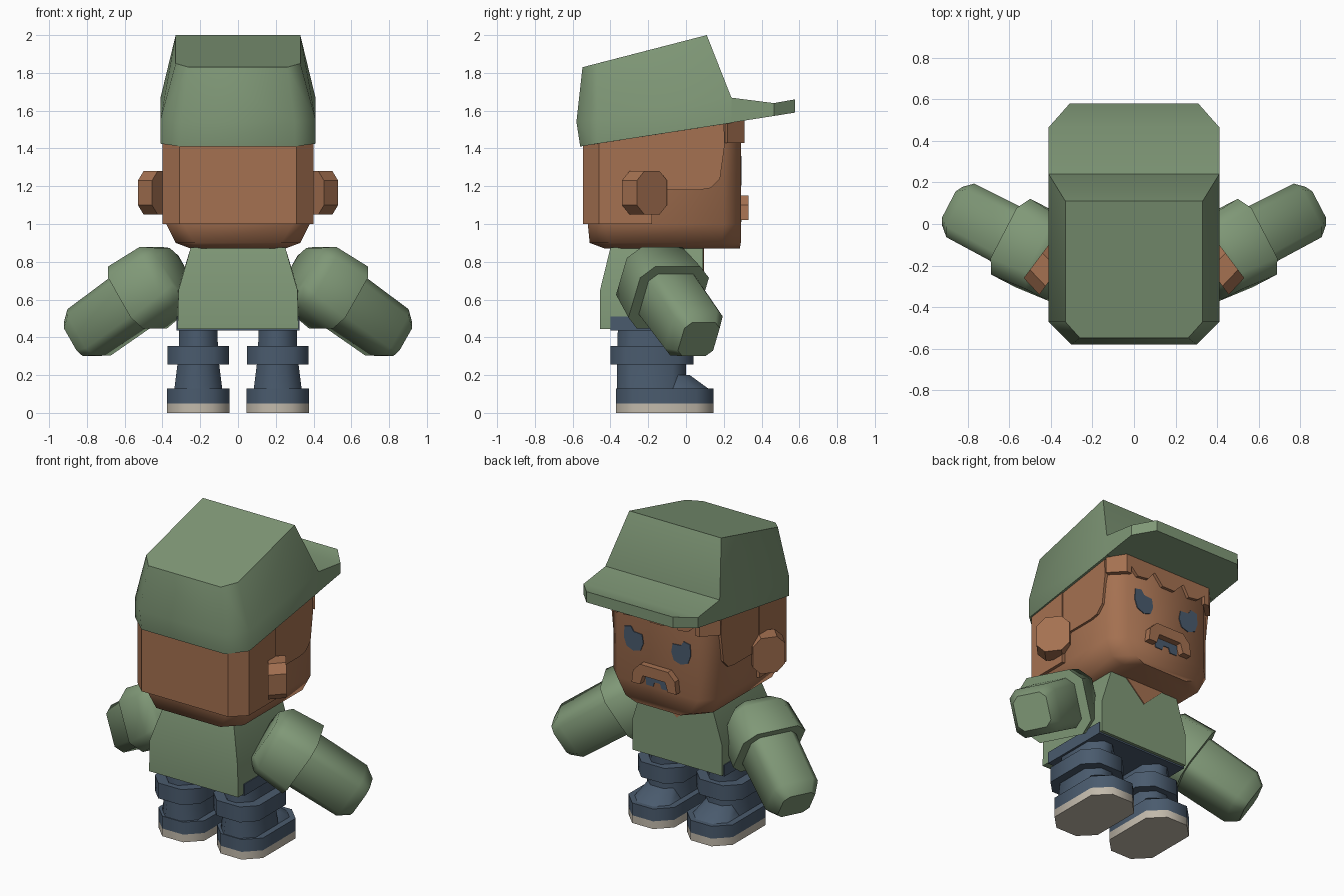
import bpy, bmesh, math
from mathutils import Vector

if "Cube" in bpy.data.objects:
    bpy.data.objects.remove(bpy.data.objects["Cube"])


def material(name, rgb):
    m = bpy.data.materials.new(name)
    m.diffuse_color = (*rgb, 1)
    m.use_nodes = True
    m.node_tree.nodes["Principled BSDF"].inputs["Base Color"].default_value = m.diffuse_color
    return m


GREEN = material("sage_green", (0.215, 0.315, 0.185))
SKIN = material("warm_brown", (0.375, 0.165, 0.082))
NAVY = material("slate_navy", (0.068, 0.104, 0.155))
SOLE = material("pale_sole", (0.54, 0.49, 0.41))


def finish(bm, name, mat, angle=50):
    bmesh.ops.recalc_face_normals(bm, faces=bm.faces)
    me = bpy.data.meshes.new(name)
    bm.to_mesh(me)
    bm.free()
    me.materials.append(mat)
    ob = bpy.data.objects.new(name, me)
    bpy.context.collection.objects.link(ob)
    bpy.ops.object.select_all(action='DESELECT')
    ob.select_set(True)
    bpy.context.view_layer.objects.active = ob
    bpy.ops.object.shade_smooth_by_angle(angle=math.radians(angle))
    return ob


def loft(name, rings, mat, angle=50):
    """Skin equal-length rings and cap both ends."""
    bm = bmesh.new()
    vs = [[bm.verts.new(p) for p in r] for r in rings]
    n = len(rings[0])
    for a, b in zip(vs, vs[1:]):
        for i in range(n):
            j = (i + 1) % n
            bm.faces.new((a[i], a[j], b[j], b[i]))
    bm.faces.new(vs[0])
    bm.faces.new(vs[-1])
    return finish(bm, name, mat, angle)


def hull(name, half, mat):
    """Convex solid from points mirrored in x."""
    bm = bmesh.new()
    for x, y, z in half:
        for s in (1, -1):
            bm.verts.new((s * x, y, z))
    bmesh.ops.convex_hull(bm, input=bm.verts)
    bmesh.ops.dissolve_limit(bm, angle_limit=0.02, verts=bm.verts, edges=bm.edges)
    return finish(bm, name, mat)


def prism(name, pts, axis, a, b, mat):
    """Extrude a flat outline along the x, y or z axis."""
    put = {'x': lambda p, t: (t, *p),
           'y': lambda p, t: (p[0], t, p[1]),
           'z': lambda p, t: (*p, t)}[axis]
    return loft(name, [[put(p, t) for p in pts] for t in (a, b)], mat, 30)


def oct2(hx, hy, c):
    """Outline of a rectangle with cut corners."""
    return [(hx, hy - c), (hx - c, hy), (c - hx, hy), (-hx, hy - c),
            (-hx, c - hy), (c - hx, -hy), (hx - c, -hy), (hx, c - hy)]


def slab(x0, x1, y0, y1, z, c):
    cx, cy = (x0 + x1) / 2, (y0 + y1) / 2
    return [(cx + u, cy + v, z) for u, v in oct2((x1 - x0) / 2, (y1 - y0) / 2, c)]


# Head and hair
loft("head", [slab(-.25, .25, -.43, .285, .87, .09),
              slab(-.33, .33, -.51, .29, .90, .10),
              slab(-.38, .38, -.52, .29, 1.0, .09),
              slab(-.38, .38, -.52, .29, 1.57, .09)], SKIN)
prism("back_hair", [(-.40, -.18), (-.40, -.46), (-.31, -.545),
                    (.31, -.545), (.40, -.46), (.40, -.18)], 'z', 1.0, 1.5, SKIN)
prism("fringe", [(-.29, 1.58), (-.29, 1.49), (-.23, 1.44), (-.16, 1.43), (-.12, 1.50),
                 (-.05, 1.43), (.04, 1.43), (.10, 1.50), (.15, 1.44), (.23, 1.43),
                 (.29, 1.49), (.29, 1.58)], 'y', .27, .31, SKIN)

# Face
for s in (1, -1):
    prism("eye", [(s * x, z) for x, z in
                  [(.10, 1.27), (.12, 1.22), (.17, 1.205), (.22, 1.225), (.24, 1.28),
                   (.235, 1.35), (.19, 1.36), (.17, 1.33), (.11, 1.325)]],
          'y', .286, .295, NAVY)
loft("moustache", [[(x, y, z) for x, z in
                    [(-.16, 1.02), (-.15, 1.10), (-.10, 1.15), (.10, 1.15), (.15, 1.10),
                     (.16, 1.02), (.10, 1.02), (.08, 1.08), (-.08, 1.08), (-.10, 1.02)]]
                   for y in (.28, .33)], SKIN, 30)
prism("mouth", [(-.08, 1.01), (-.085, 1.075), (.085, 1.075), (.08, 1.01),
                (.03, 1.01), (.02, 1.04), (-.02, 1.04), (-.03, 1.01)], 'y', .286, .295, NAVY)

# Cap: crown with headband, then brim
hull("cap_crown", [(.30, -.56, 1.41), (.41, -.47, 1.425), (.41, .24, 1.535),
                   (.30, -.58, 1.54), (.41, -.47, 1.555), (.41, .24, 1.67),
                   (.26, -.548, 1.83), (.33, -.47, 1.85), (.33, .11, 2.0)], GREEN)
loft("cap_brim", [[(x, y, lo), (x, y, hi), (-x, y, hi), (-x, y, lo)]
                  for x, y, lo, hi in [(.41, .23, 1.535, 1.67), (.41, .465, 1.572, 1.64),
                                       (.31, .578, 1.59, 1.66)]], GREEN, 30)

# Torso, neckline and hips
hull("torso", [(.32, -.455, .445), (.32, .09, .445), (.315, -.455, .65), (.32, .09, .65),
               (.25, -.40, .875), (.25, .09, .875)], GREEN)
prism("neckline", [(-.14, .872), (.14, .872), (0, .74)], 'y', .085, .096, SKIN)
prism("hips", [(-.325, -.40), (.325, -.40), (.325, .07), (-.325, .07)], 'z', .435, .51, NAVY)

# Arm axis and cross-section directions
D = Vector((.75, .39, -.54)).normalized()
U = Vector((-D.y, D.x, 0)).normalized()
V = D.cross(U)
TIP = Vector((.825, .06, .40))


def arm_ring(s, t, hu, hv, c):
    out = []
    for u, v in oct2(hu, hv, c):
        p = TIP + D * t + U * u + V * v
        out.append((s * p.x, p.y, p.z))
    return out


for s, side in ((1, "right"), (-1, "left")):
    # Sleeve and forearm
    loft(side + "_sleeve", [arm_ring(s, -.66, .13, .14, .05), arm_ring(s, -.60, .19, .185, .07),
                            arm_ring(s, -.39, .205, .195, .07)], GREEN)
    loft(side + "_forearm", [arm_ring(s, -.45, .15, .15, .045), arm_ring(s, -.05, .145, .145, .045),
                             arm_ring(s, .02, .105, .105, .035)], GREEN)

    # Ear: thick cut-corner plate turned outward
    def ear_ring(a, b):
        r = []
        for u, v in oct2(.1, .115, .05):
            k = (u + .1) / .2
            r.append((s * (a[0] + (b[0] - a[0]) * k), a[1] + (b[1] - a[1]) * k, 1.165 + v))
        return r
    loft(side + "_ear", [ear_ring((.455, -.34), (.335, -.175)),
                         ear_ring((.53, -.26), (.41, -.10))], SKIN, 30)

    # Side hair and corner lock of the fringe
    prism(side + "_side_hair", [(.20, 1.56), (.205, 1.42), (.18, 1.24), (.13, 1.19), (.07, 1.18),
                                (-.12, 1.18), (-.19, 1.05), (-.19, 1.5)],
          'x', s * .37, s * .395, SKIN)
    prism(side + "_corner_lock", [(s * .28, .31), (s * .315, .31), (s * .40, .22), (s * .36, .20),
                                  (s * .28, .27)], 'z', 1.43, 1.57, SKIN)

    # Leg, knee cuff, shoe and sole
    def leg_slab(h, y0, y1, z, c):
        return slab(s * .21 - h, s * .21 + h, y0, y1, z, c)
    loft(side + "_leg", [leg_slab(.13, -.365, .0, .10, .07), leg_slab(.105, -.365, .0, .30, .07),
                         leg_slab(.10, -.36, .02, .47, .07)], NAVY)
    loft(side + "_knee_cuff", [leg_slab(.163, -.40, .04, .255, .08),
                               leg_slab(.163, -.40, .04, .355, .08)], NAVY)
    shoe = oct2(.165, .2575, .09)
    loft(side + "_shoe", [[(s * .21 + u, v - .1125, .05) for u, v in shoe],
                          [(s * .21 + u, v - .1125, .13) for u, v in shoe]], NAVY)
    loft(side + "_shoe_tongue", [leg_slab(.13, -.20, .13, .12, .07),
                                 leg_slab(.09, -.20, .02, .20, .05)], NAVY)
    loft(side + "_sole", [[(s * .21 + u, v - .1125, z) for u, v in shoe] for z in (0, .05)], SOLE)
